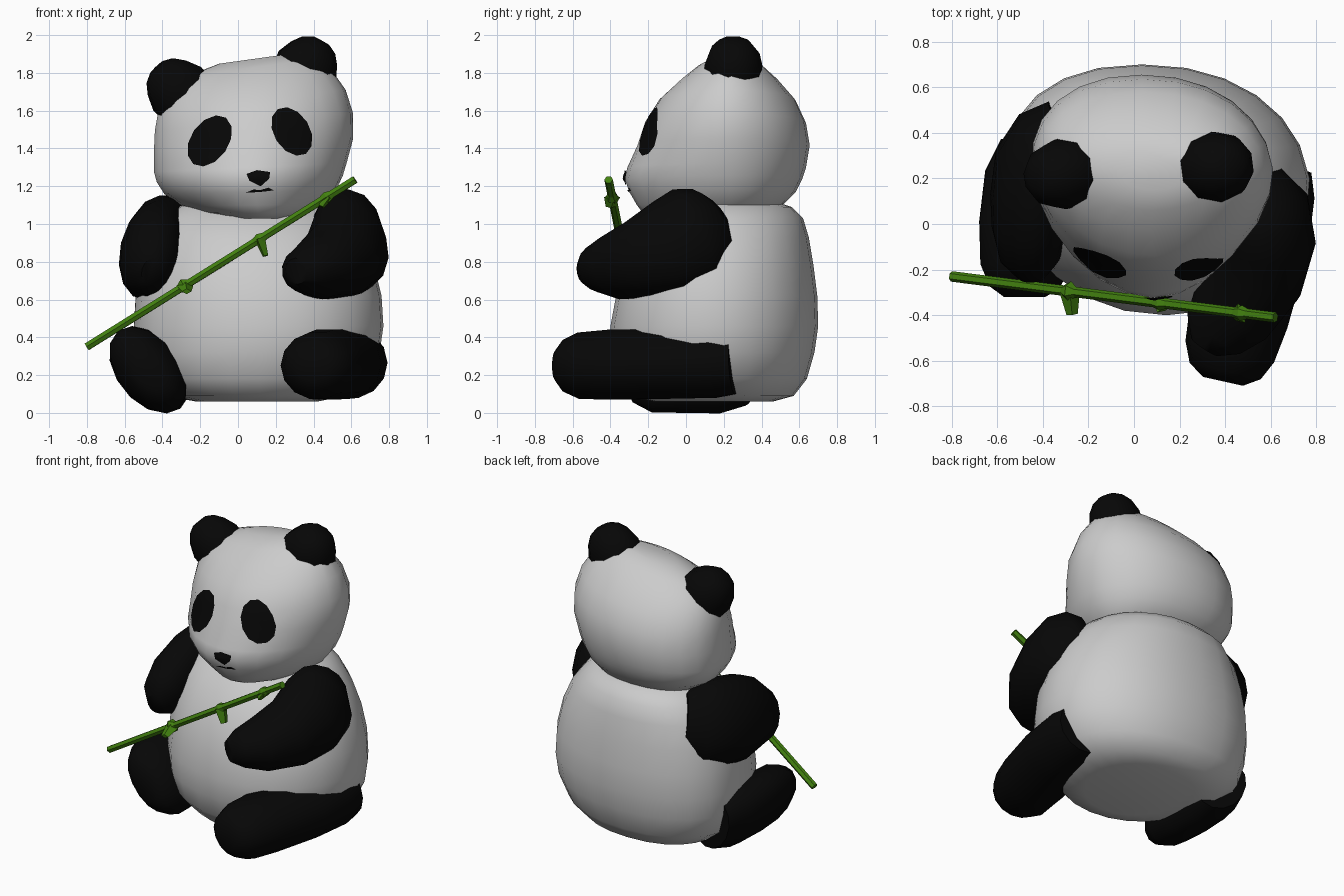
import bpy, bmesh, math
from mathutils import Vector
from mathutils.bvhtree import BVHTree

if "Cube" in bpy.data.objects:
    bpy.data.objects.remove(bpy.data.objects["Cube"])


def material(name, rgb):
    m = bpy.data.materials.new(name)
    m.diffuse_color = (*rgb, 1)
    m.use_nodes = True
    m.node_tree.nodes["Principled BSDF"].inputs["Base Color"].default_value = m.diffuse_color
    return m


BLACK = material("black_fur", (0.002, 0.002, 0.002))
GREEN = material("bamboo_green", (0.055, 0.22, 0.005))


def make(name, verts, faces, mat=None, angle=50):
    me = bpy.data.meshes.new(name)
    me.from_pydata(verts, [], faces)
    bm = bmesh.new()
    bm.from_mesh(me)
    bmesh.ops.recalc_face_normals(bm, faces=bm.faces)
    bm.to_mesh(me)
    bm.free()
    ob = bpy.data.objects.new(name, me)
    bpy.context.collection.objects.link(ob)
    if mat:
        me.materials.append(mat)
    bpy.context.view_layer.objects.active = ob
    ob.select_set(True)
    bpy.ops.object.shade_smooth_by_angle(angle=math.radians(angle))
    ob.select_set(False)
    return ob


def loft(name, rings, mat=None, angle=50):
    """Skin a list of equal-length point rings and cap both ends."""
    n = len(rings[0])
    verts = [p for r in rings for p in r]
    faces = [(i * n + j, i * n + (j + 1) % n, (i + 1) * n + (j + 1) % n, (i + 1) * n + j)
             for i in range(len(rings) - 1) for j in range(n)]
    faces += [tuple(range(n)), tuple(range((len(rings) - 1) * n, len(rings) * n))]
    return make(name, verts, faces, mat, angle)


def layer(z, x0, x1, y0, y1, ymid, front, back, skew, n=24):
    """Horizontal egg-shaped section; front/back powers set fullness, 'skew' shifts the back to -x."""
    cx, rx, out = (x0 + x1) / 2, (x1 - x0) / 2, []
    for k in range(n):
        a = 2 * math.pi * k / n
        c, s = math.cos(a), math.sin(a)
        p = 2 / (front if s < 0 else back)
        x = cx + rx * math.copysign(abs(c) ** p, c)
        y = ymid + ((y0 if s < 0 else y1) - ymid) * abs(s) ** p
        x -= skew * (y - ymid) * (1 if s > 0 else 0.35)
        out.append(Vector((x, y, z)))
    return out


def limb(name, path, mat, roll=0, n=14, angle=50):
    """Tube along (x, y, z, half width, half height) stations."""
    pts = [Vector(p[:3]) for p in path]
    rings = []
    for i, p in enumerate(path):
        t = (pts[min(i + 1, len(pts) - 1)] - pts[max(i - 1, 0)]).normalized()
        u = t.cross(Vector((0, 0, 1))).normalized()
        v = u.cross(t)
        cr, sr = math.cos(roll), math.sin(roll)
        u, v = u * cr + v * sr, v * cr - u * sr
        rings.append([pts[i] + u * p[3] * math.cos(2 * math.pi * k / n)
                      + v * p[4] * math.sin(2 * math.pi * k / n) for k in range(n)])
    return loft(name, rings, mat, angle)


# Body
body = [(0.06, -0.22, 0.42, -0.17, 0.46), (0.09, -0.38, 0.57, -0.28, 0.57), (0.18, -0.5, 0.68, -0.35, 0.64),
        (0.32, -0.54, 0.75, -0.39, 0.68), (0.46, -0.55, 0.77, -0.4, 0.7), (0.62, -0.54, 0.76, -0.37, 0.695),
        (0.78, -0.51, 0.72, -0.32, 0.675), (0.93, -0.46, 0.65, -0.22, 0.65), (1.03, -0.39, 0.57, -0.12, 0.62),
        (1.09, -0.32, 0.5, 0.0, 0.56), (1.12, -0.22, 0.4, 0.05, 0.47)]
loft("body", [layer(*r, 0.2, 2.1, 2.2, 0.15) for r in body])

# Head, slightly tilted sideways
head = [(1.03, -0.09, 0.3, -0.17, 0.25), (1.06, -0.22, 0.4, -0.23, 0.42), (1.1, -0.3, 0.46, -0.26, 0.51),
        (1.17, -0.39, 0.52, -0.3, 0.58), (1.24, -0.43, 0.555, -0.325, 0.615), (1.3, -0.445, 0.575, -0.31, 0.635),
        (1.42, -0.445, 0.61, -0.255, 0.655), (1.54, -0.44, 0.61, -0.215, 0.635), (1.66, -0.42, 0.57, -0.14, 0.58),
        (1.76, -0.37, 0.5, -0.03, 0.49), (1.83, -0.27, 0.42, 0.06, 0.41), (1.875, -0.1, 0.29, 0.15, 0.33)]
rings = [layer(*r, 0.24, 1.85, 2.15, 0.12) for r in head]
for ring in rings:
    for p in ring:
        p.z += 0.14 * (p.x - 0.09) * (p.z - 1.03) / 0.85
head_ob = loft("head", rings)
bm = bmesh.new()
bm.from_mesh(head_ob.data)
tree = BVHTree.FromBMesh(bm)
bm.free()


# Face markings wrapped on the head surface
def marking(name, outline, lift=0.008):
    n = len(outline)
    cx, cz = sum(p[0] for p in outline) / n, sum(p[1] for p in outline) / n
    flat = [(cx, cz)] + [(cx + (x - cx) * f, cz + (z - cz) * f) for f in (0.33, 0.67, 1) for x, z in outline]
    verts = [tree.ray_cast(Vector((x, -2, z)), Vector((0, 1, 0)))[0] - Vector((0, lift, 0)) for x, z in flat]
    faces = [(0, 1 + j, 1 + (j + 1) % n) for j in range(n)]
    faces += [(1 + r * n + j, 1 + r * n + (j + 1) % n, 1 + (r + 1) * n + (j + 1) % n, 1 + (r + 1) * n + j)
              for r in range(2) for j in range(n)]
    make(name, verts, faces, BLACK)


def oval(cx, cz, a, b, rot, n=12):
    out = []
    for k in range(n):
        u, v = a * math.cos(2 * math.pi * k / n), b * math.sin(2 * math.pi * k / n)
        out.append((cx + u * math.cos(rot) - v * math.sin(rot), cz + u * math.sin(rot) + v * math.cos(rot)))
    return out


marking("eye_patch_left", oval(-0.15, 1.44, 0.15, 0.1, math.radians(55)))
marking("eye_patch_right", oval(0.285, 1.49, 0.14, 0.095, math.radians(122)))
marking("nose", [(0.045, 1.265), (0.1, 1.285), (0.17, 1.275), (0.165, 1.24), (0.12, 1.2), (0.06, 1.23)], 0.012)
marking("mouth", [(0.04, 1.165), (0.08, 1.182), (0.12, 1.18), (0.16, 1.192), (0.19, 1.178), (0.12, 1.17)])


# Ears: stubby tapered domes
def ear(name, base, tip):
    b, t = Vector(base), Vector(tip)
    steps = [(0, 0.15, 0.17), (0.4, 0.155, 0.175), (0.7, 0.135, 0.14), (0.9, 0.095, 0.1), (1, 0.05, 0.05)]
    limb(name, [(*b.lerp(t, s), w, h) for s, w, h in steps], BLACK, 0, 10)


ear("ear_left", (-0.25, 0.23, 1.64), (-0.43, 0.2, 1.83))
ear("ear_right", (0.32, 0.245, 1.75), (0.44, 0.26, 1.97))

# Arms
limb("arm_right", [(0.48, 0.17, 1.0, 0.1, 0.16), (0.52, 0.12, 0.97, 0.17, 0.24), (0.575, 0.04, 0.93, 0.2, 0.28),
                   (0.585, -0.08, 0.88, 0.21, 0.26), (0.54, -0.23, 0.82, 0.21, 0.22), (0.43, -0.38, 0.77, 0.2, 0.17),
                   (0.35, -0.48, 0.76, 0.15, 0.12), (0.31, -0.54, 0.75, 0.07, 0.07)], BLACK, -0.25)
limb("arm_left", [(-0.3, 0.46, 0.92, 0.1, 0.18), (-0.37, 0.38, 0.9, 0.16, 0.26), (-0.43, 0.26, 0.88, 0.18, 0.28),
                  (-0.46, 0.1, 0.86, 0.165, 0.27), (-0.46, -0.03, 0.83, 0.16, 0.23), (-0.46, -0.15, 0.78, 0.13, 0.17),
                  (-0.45, -0.23, 0.75, 0.06, 0.08)], BLACK, 0.25)

# Legs
limb("leg_right", [(0.61, 0.25, 0.27, 0.17, 0.175), (0.595, 0.15, 0.265, 0.2, 0.19), (0.545, -0.1, 0.26, 0.22, 0.19),
                   (0.46, -0.4, 0.255, 0.22, 0.19), (0.42, -0.56, 0.25, 0.2, 0.18), (0.4, -0.645, 0.25, 0.16, 0.14),
                   (0.39, -0.69, 0.25, 0.09, 0.08)], BLACK)
limb("leg_left", [(-0.42, 0.33, 0.22, 0.2, 0.15), (-0.455, 0.2, 0.22, 0.25, 0.17), (-0.475, 0.0, 0.23, 0.26, 0.17),
                  (-0.475, -0.18, 0.23, 0.26, 0.16), (-0.48, -0.28, 0.23, 0.2, 0.12), (-0.48, -0.32, 0.23, 0.12, 0.07)],
     BLACK, math.radians(52))

# Bamboo stalk with nodes and short leaf stubs
A, B = Vector((-0.8, -0.23, 0.35)), Vector((0.62, -0.41, 1.235))
limb("bamboo_stalk", [(*A, 0.023, 0.023), (*B, 0.023, 0.023)], GREEN, 0, 6, 30)
axis = (B - A).normalized()
for i, (s, off, r) in enumerate([(0.365, (0.01, -0.1, -0.03), 0.045), (0.645, (0.03, -0.01, -0.09), 0.034),
                                 (0.895, (-0.03, -0.01, -0.05), 0.034)]):
    c = A.lerp(B, s)
    limb(f"bamboo_node_{i}", [(*(c + axis * d), w, w) for d, w in ((-0.035, 0.023), (0.0, r), (0.03, 0.023))],
         GREEN, 0, 6, 30)
    limb(f"bamboo_leaf_{i}", [(*c, 0.045, 0.03), (*(c + Vector(off)), 0.025, 0.015)], GREEN, 0, 4, 30)
